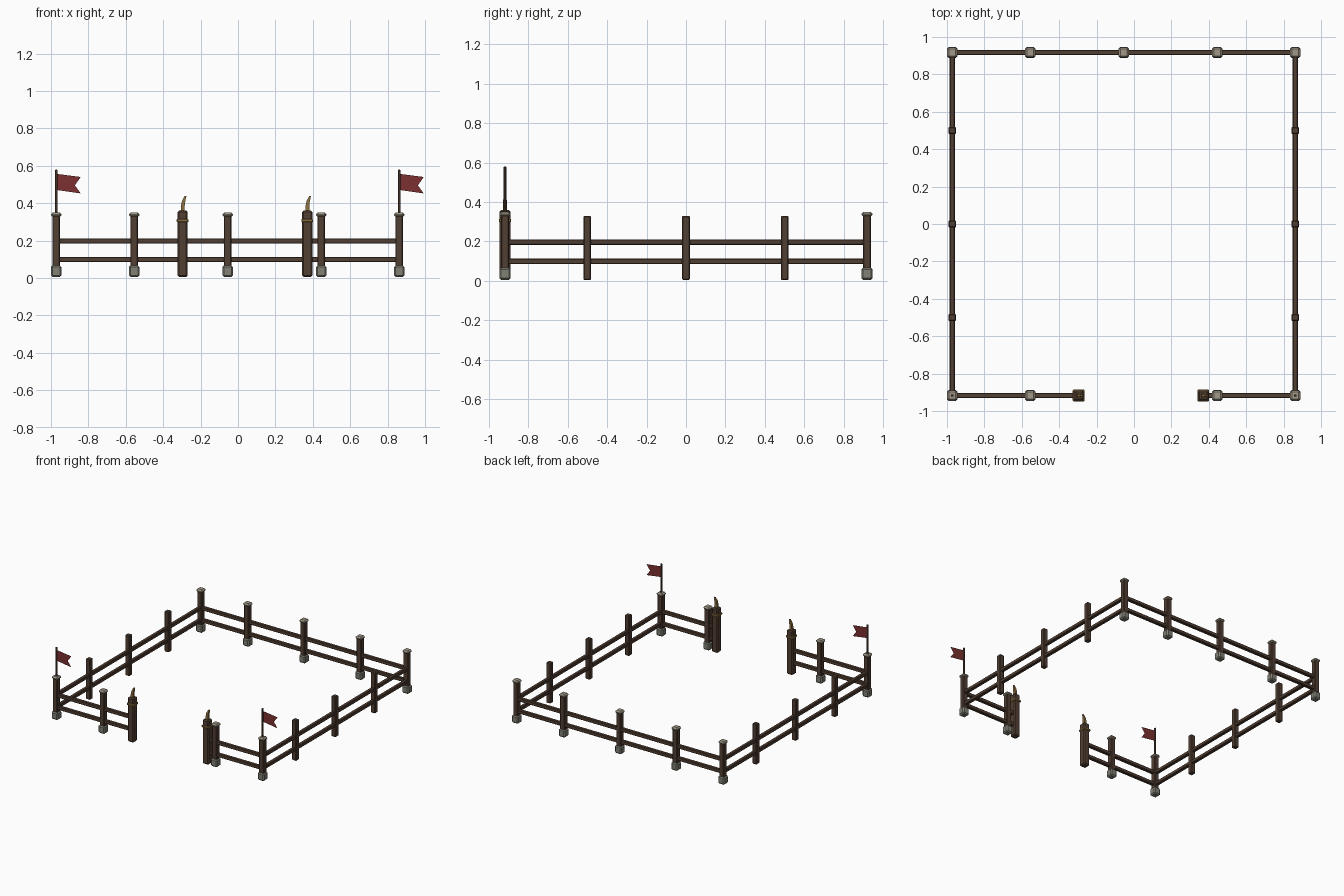
import bpy, bmesh
from mathutils import Vector

if "Cube" in bpy.data.objects:
    bpy.data.objects.remove(bpy.data.objects["Cube"])


def material(name, rgb):
    m = bpy.data.materials.new(name)
    m.diffuse_color = (*rgb, 1)
    m.use_nodes = True
    m.node_tree.nodes["Principled BSDF"].inputs["Base Color"].default_value = m.diffuse_color
    return m


WOOD = material("wood", (0.085, 0.05, 0.033))
STONE = material("stone", (0.22, 0.22, 0.18))
CAP = material("cap_stone", (0.36, 0.32, 0.25))
BRASS = material("brass", (0.26, 0.16, 0.05))
RED = material("red_cloth", (0.2, 0.03, 0.03))


def finish(name, bm, mat):
    me = bpy.data.meshes.new(name)
    bm.to_mesh(me)
    bm.free()
    me.materials.append(mat)
    ob = bpy.data.objects.new(name, me)
    bpy.context.collection.objects.link(ob)
    return ob


def box(name, lo, hi, mat, bevel=0.005):
    """Chamfered box between two opposite corners."""
    lo, hi = Vector(lo), Vector(hi)
    bm = bmesh.new()
    bmesh.ops.create_cube(bm, size=1)
    for v in bm.verts:
        v.co = (lo + hi) / 2 + v.co * (hi - lo)
    bmesh.ops.bevel(bm, geom=bm.edges[:], offset=bevel, segments=1,
                    affect='EDGES', profile=0.5)
    return finish(name, bm, mat)


def column(name, x, y, w, z0, z1, mat, bevel=0.005):
    return box(name, (x - w / 2, y - w / 2, z0), (x + w / 2, y + w / 2, z1), mat, bevel)


def stone_post(name, x, y):
    column(name, x, y, 0.042, 0.01, 0.335, WOOD)
    column(name + "_foot", x, y, 0.057, 0.005, 0.067, STONE, 0.009)
    column(name + "_cap", x, y, 0.056, 0.325, 0.35, CAP, 0.01)


def rails(name, a, b, t=0.014):
    """Pair of horizontal rails between two ground points."""
    for label, z in (("lower", 0.099), ("upper", 0.197)):
        lo = (min(a[0], b[0]) - t, min(a[1], b[1]) - t, z - t)
        hi = (max(a[0], b[0]) + t, max(a[1], b[1]) + t, z + t)
        box(f"{name}_{label}_rail", lo, hi, WOOD, 0.004)


def gate_post(name, x, y):
    column(name, x, y, 0.054, 0.005, 0.36, WOOD, 0.008)
    column(name + "_band", x, y, 0.063, 0.298, 0.316, BRASS, 0.004)
    # Bent hook on top, swept from square sections
    path = [(0, 0.345, 0.011), (0.001, 0.385, 0.010), (0.005, 0.41, 0.009),
            (0.015, 0.437, 0.005)]
    bm = bmesh.new()
    rings = [[bm.verts.new((x + dx + sx * r, y + sy * r, z))
              for sx, sy in ((-1, -1), (1, -1), (1, 1), (-1, 1))] for dx, z, r in path]
    for r0, r1 in zip(rings, rings[1:]):
        for i in range(4):
            j = (i + 1) % 4
            bm.faces.new((r0[i], r0[j], r1[j], r1[i]))
    bm.faces.new(rings[0][::-1])
    bm.faces.new(rings[-1])
    finish(name + "_hook", bm, BRASS)


def flag(name, x, y):
    column(name + "_pole", x, y, 0.013, 0.34, 0.58, WOOD, 0.003)
    # Swallow-tailed cloth
    bm = bmesh.new()
    p = [bm.verts.new((x + dx, y, z)) for dx, z in
         ((0.005, 0.47), (0.1, 0.495), (0.005, 0.556), (0.131, 0.452), (0.131, 0.54))]
    bm.faces.new((p[0], p[3], p[1]))
    bm.faces.new((p[0], p[1], p[2]))
    bm.faces.new((p[1], p[4], p[2]))
    finish(name, bm, RED)


CX, R = -0.055, 0.917          # yard centre in x and half side
L, Rt = CX - R, CX + R
GL, GR = -0.296, 0.37          # gate posts

# Back row and front row posts
for i, x in enumerate((L, CX - 0.5, CX, CX + 0.5, Rt)):
    stone_post(f"back_post_{i}", x, R)
    if i != 2:
        stone_post(f"front_post_{i}", x, -R)

# Plain side posts
for side, x in (("left", L), ("right", Rt)):
    for i, y in enumerate((-0.5, 0, 0.5)):
        column(f"{side}_post_{i}", x, y, 0.039, 0.005, 0.33, WOOD)
    rails(side, (x, -R), (x, R))
    flag(f"{side}_flag", x, -R)

rails("back", (L, R), (Rt, R))
rails("front_left", (L, -R), (GL, -R))
rails("front_right", (GR, -R), (Rt, -R))
gate_post("left_gate_post", GL, -R)
gate_post("right_gate_post", GR, -R)
